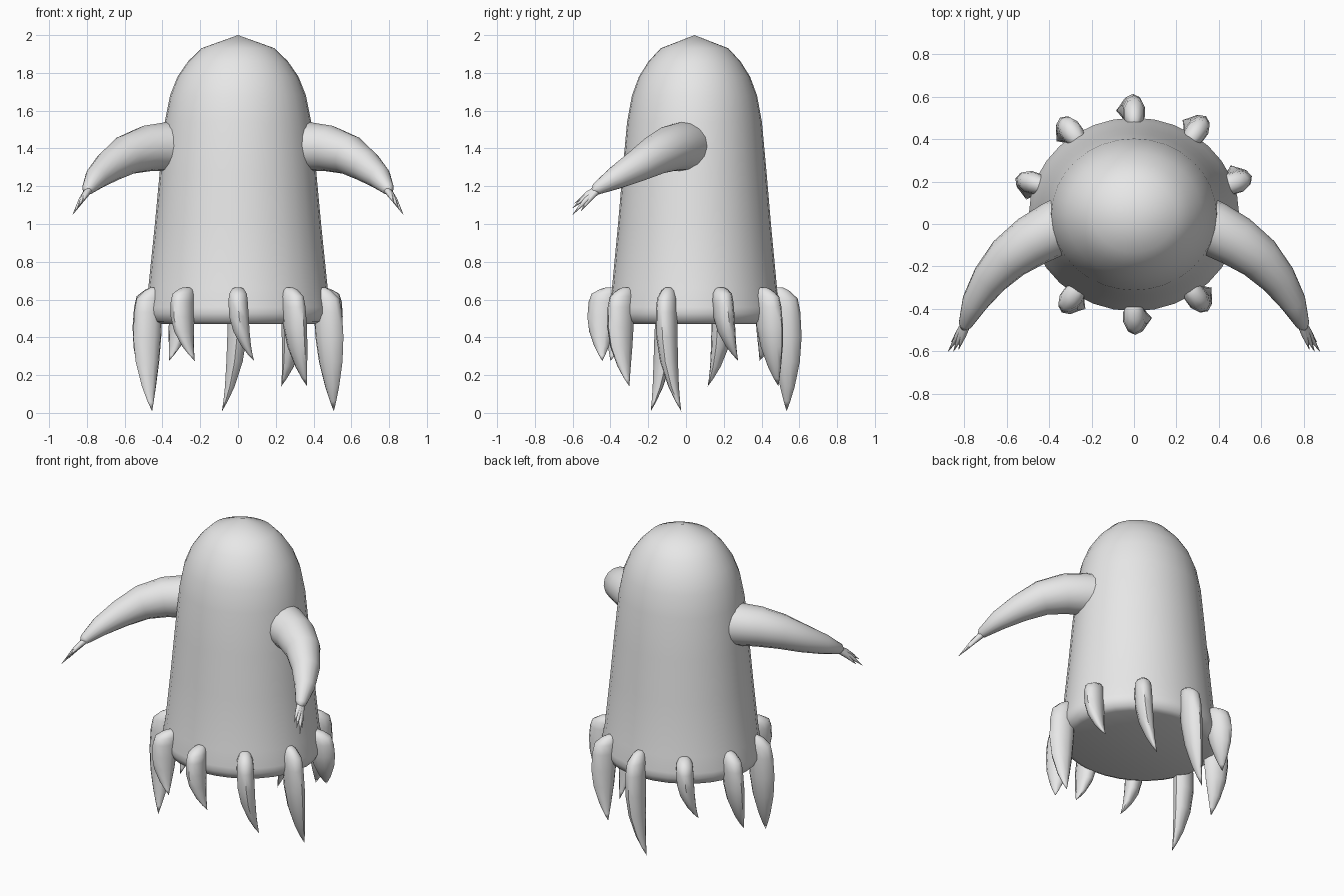
import bpy, bmesh, math
from mathutils import Vector

if "Cube" in bpy.data.objects:
    bpy.data.objects.remove(bpy.data.objects["Cube"], do_unlink=True)

grey = bpy.data.materials.new("plain_grey")
grey.use_nodes = True
grey.diffuse_color = (0.8, 0.8, 0.8, 1)
grey.node_tree.nodes["Principled BSDF"].inputs["Base Color"].default_value = (0.8, 0.8, 0.8, 1)

CENTRE_Y = 0.045


def ring(centre, u, v, sides):
    """Ellipse of points around centre with half axes u and v."""
    steps = [2 * math.pi * i / sides for i in range(sides)]
    return [centre + u * math.cos(a) + v * math.sin(a) for a in steps]


def loft(name, rings, sharp=50):
    """Skin a list of rings into a closed, smooth-shaded object."""
    bm = bmesh.new()
    loops = [[bm.verts.new(p) for p in r] for r in rings]
    n = len(loops[0])
    for a, b in zip(loops, loops[1:]):
        for i in range(n):
            j = (i + 1) % n
            bm.faces.new((a[i], a[j], b[j], b[i]))
    bm.faces.new(loops[0])
    bm.faces.new(loops[-1])
    bmesh.ops.remove_doubles(bm, verts=bm.verts, dist=0.0005)
    bmesh.ops.recalc_face_normals(bm, faces=bm.faces)
    mesh = bpy.data.meshes.new(name)
    bm.to_mesh(mesh)
    bm.free()
    mesh.materials.append(grey)
    mesh.shade_smooth()
    mesh.set_sharp_from_angle(angle=math.radians(sharp))
    obj = bpy.data.objects.new(name, mesh)
    bpy.context.collection.objects.link(obj)
    return obj


def tube(name, path, radii, sides):
    """Round tube along a path, square to its direction."""
    pts = [Vector(p) for p in path]
    rings = []
    for i, (p, r) in enumerate(zip(pts, radii)):
        d = (pts[min(i + 1, len(pts) - 1)] - pts[max(i - 1, 0)]).normalized()
        u = d.cross(Vector((0, 0, 1))).normalized()
        rings.append(ring(p, u * r, u.cross(d) * r, sides))
    return loft(name, rings)


# Body: domed, slightly oval bell with a rounded rim and flat underside
profile = [(0.44, 0.47), (0.475, 0.485), (0.495, 0.525), (0.495, 0.56), (0.475, 0.66),
           (0.44, 1.0), (0.415, 1.27), (0.388, 1.54), (0.36, 1.68), (0.32, 1.78),
           (0.265, 1.86), (0.195, 1.93), (0, 2.0)]
loft("body", [ring(Vector((0, CENTRE_Y, z)), Vector((r, 0, 0)), Vector((0, r * 0.92, 0)), 32)
              for r, z in profile])

# Tentacles: ten claws around the rim, three lengths in turn, tips curling one way
TOP = 0.665
tips = [0.275, 0.14, 0.008]
taper = [(0, 0.3), (0.025, 0.62), (0.09, 0.92), (0.2, 1), (0.4, 1),
         (0.6, 0.84), (0.8, 0.5), (0.92, 0.22), (1, 0)]
for k in range(10):
    angle = math.tau * k / 10
    out = Vector((math.sin(angle), -math.cos(angle), 0))
    side = Vector((math.cos(angle), math.sin(angle), 0))
    base = Vector((out.x * 0.49, out.y * 0.472 + CENTRE_Y, 0))
    length = TOP - tips[k % 3]
    rings = []
    for t, s in taper:
        drift = side * (0.085 * t ** 3) + out * (0.045 * t * (1.35 - t))
        if t < 0.1:
            drift -= out * (0.03 * (1 - t * 10))
        centre = base + drift + Vector((0, 0, TOP - length * t))
        rings.append(ring(centre, out * (0.078 * s), side * (0.054 * s), 10))
    loft(f"tentacle_{k + 1}", rings)

# Arms: tapering and bent forward, each ending in four thin fingers
arm_path = [(0.27, 0.02, 1.41), (0.37, -0.02, 1.41), (0.48, -0.08, 1.4), (0.59, -0.16, 1.365),
            (0.68, -0.26, 1.305), (0.75, -0.37, 1.245), (0.795, -0.475, 1.185), (0.803, -0.495, 1.175)]
arm_radii = [0.135, 0.13, 0.122, 0.106, 0.085, 0.062, 0.032, 0.012]
finger_tips = [(0.875, -0.6, 1.05), (0.85, -0.6, 1.085), (0.825, -0.59, 1.11), (0.86, -0.555, 1.07)]

for word, sx in (("left", 1), ("right", -1)):
    tube(f"{word}_arm", [(x * sx, y, z) for x, y, z in arm_path], arm_radii, 16)
    for i, tip in enumerate(finger_tips):
        end = Vector((tip[0] * sx, tip[1], tip[2]))
        wrist = Vector((0.785 * sx, -0.46, 1.19))
        root = wrist.lerp(end, 0.1)
        middle = wrist.lerp(end, 0.5) + Vector((0, 0, 0.006))
        tube(f"{word}_finger_{i + 1}", [root, middle, end], [0.02, 0.015, 0.001], 8)
